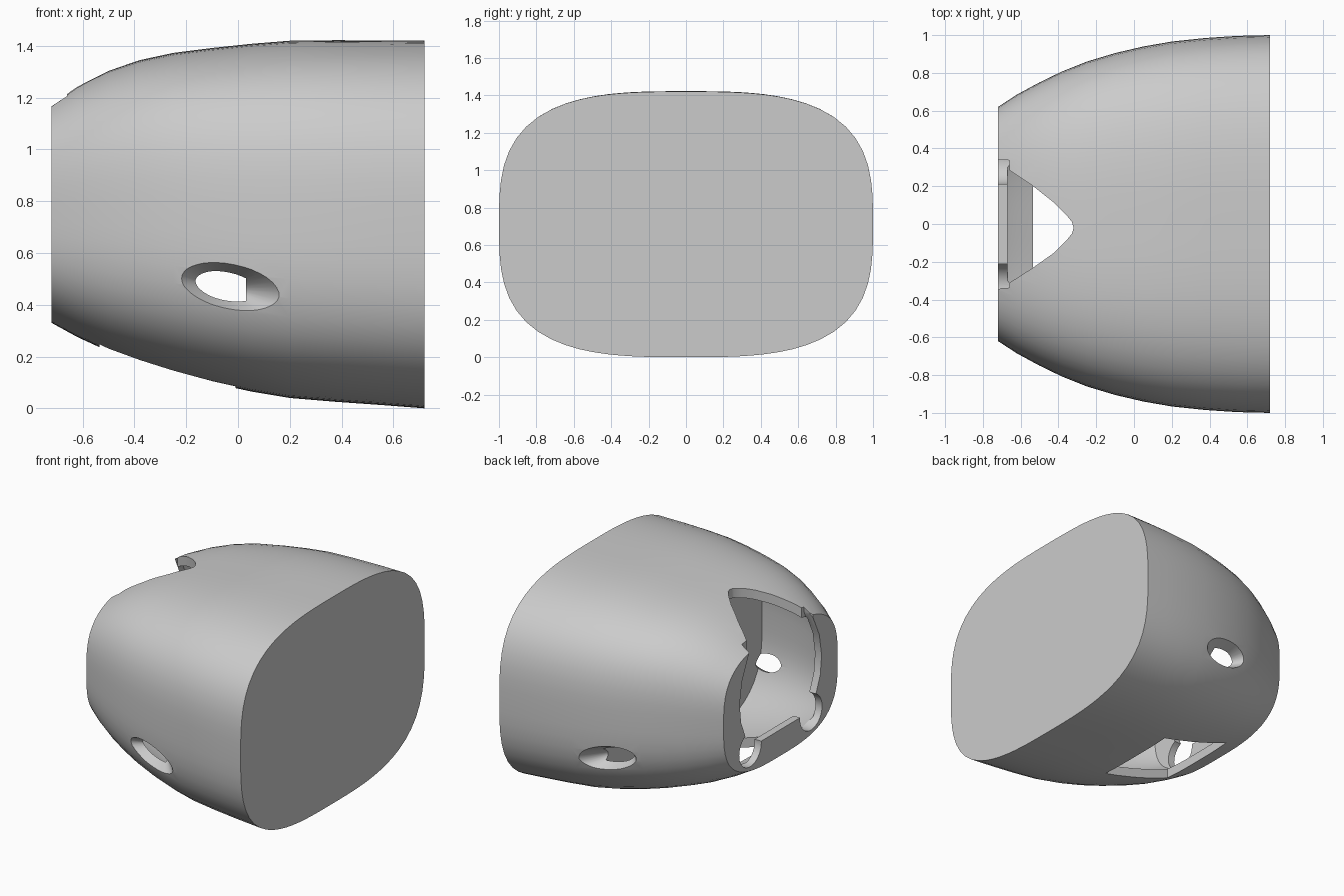
import bpy, bmesh, math
from mathutils import Matrix

cube = bpy.data.objects.get("Cube")
if cube:
    bpy.data.objects.remove(cube, do_unlink=True)

grey = bpy.data.materials.new("plain grey")
grey.use_nodes = True
colour = (0.6, 0.6, 0.6, 1)
grey.diffuse_color = colour
grey.node_tree.nodes["Principled BSDF"].inputs["Base Color"].default_value = colour

# Stations along the shell: x, half width, bottom z, top z
STATIONS = [(-0.72, 0.62, 0.33, 1.19), (-0.62, 0.685, 0.275, 1.25),
            (-0.5, 0.75, 0.22, 1.305), (-0.38, 0.808, 0.178, 1.345),
            (-0.25, 0.86, 0.138, 1.373), (-0.1, 0.905, 0.098, 1.392),
            (0.05, 0.94, 0.065, 1.408), (0.2, 0.966, 0.04, 1.42),
            (0.38, 0.985, 0.025, 1.422), (0.55, 0.996, 0.013, 1.421),
            (0.72, 1.0, 0.0, 1.42)]
SEGMENTS = 80
POWER = 3.1


def make_object(name, bm):
    bmesh.ops.recalc_face_normals(bm, faces=bm.faces)
    mesh = bpy.data.meshes.new(name)
    bm.to_mesh(mesh)
    bm.free()
    mesh.materials.append(grey)
    obj = bpy.data.objects.new(name, mesh)
    bpy.context.collection.objects.link(obj)
    return obj


def station_at(x):
    for a, b in zip(STATIONS, STATIONS[1:]):
        if a[0] <= x <= b[0]:
            t = (x - a[0]) / (b[0] - a[0])
            return tuple(p + (q - p) * t for p, q in zip(a, b))


def loft(name, start, end, inset):
    """Closed body through rounded-box sections between two x positions."""
    sections = [station_at(start)]
    sections += [s for s in STATIONS if start < s[0] < end]
    sections.append(station_at(end))
    bm = bmesh.new()
    rings = []
    for x, width, low, high in sections:
        w, h, mid = width - inset, (high - low) / 2 - inset, (high + low) / 2
        ring = []
        for i in range(SEGMENTS):
            c = math.cos(math.tau * i / SEGMENTS)
            s = math.sin(math.tau * i / SEGMENTS)
            r = (abs(c / w) ** POWER + abs(s / h) ** POWER) ** (-1 / POWER)
            ring.append(bm.verts.new((x, r * c, mid + r * s)))
        rings.append(ring)
    for a, b in zip(rings, rings[1:]):
        for i in range(SEGMENTS):
            j = (i + 1) % SEGMENTS
            bm.faces.new((a[i], a[j], b[j], b[i]))
    bm.faces.new(rings[0])
    bm.faces.new(rings[-1])
    return make_object(name, bm)


def prism(name, outline, offset):
    """Extrude a flat outline of 3D points by an offset."""
    bm = bmesh.new()
    face = bm.faces.new([bm.verts.new(p) for p in outline])
    grown = bmesh.ops.extrude_face_region(bm, geom=[face], use_keep_orig=True)
    moved = [v for v in grown["geom"] if isinstance(v, bmesh.types.BMVert)]
    bmesh.ops.translate(bm, verts=moved, vec=offset)
    return make_object(name, bm)


def cone(name, r1, r2, depth, matrix):
    bm = bmesh.new()
    bmesh.ops.create_cone(bm, cap_ends=True, segments=40, radius1=r1,
                          radius2=r2, depth=depth, matrix=matrix)
    return make_object(name, bm)


# Main body and its hollow
shell = loft("nose_shell", -0.72, 0.72, 0)
cutters = [loft("cavity_cutter", -0.67, 0.03, 0.065)]

# Front opening with a flat sill
half = [(0.28, 0.51), (0.38, 0.6), (0.43, 0.72), (0.445, 0.85), (0.42, 1.0), (0.34, 1.17), (0.33, 1.3)]
outline = half + [(-y, z) for y, z in reversed(half)]
cutters.append(prism("opening_cutter", [(-0.8, y, z) for y, z in outline], (0.14, 0, 0)))

# Tapered notch in the roof
notch = [(-0.8, 0.37), (-0.72, 0.325), (-0.54, 0.205), (-0.42, 0.11), (-0.36, 0.05),
         (-0.328, 0.01), (-0.32, -0.02), (-0.328, -0.05), (-0.36, -0.09),
         (-0.42, -0.15), (-0.54, -0.235), (-0.72, -0.35), (-0.8, -0.4)]
cutters.append(prism("notch_cutter", [(x, y, 1.0) for x, y in notch], (0, 0, 0.6)))

# Square opening in the floor
square = [(-0.535, -0.3), (-0.01, -0.3), (-0.01, 0.3), (-0.535, 0.3)]
cutters.append(prism("floor_cutter", [(x, y, -0.1) for x, y in square], (0, 0, 0.5)))

for side in (-1, 1):
    # Round holes at the lower corners of the front opening
    cutters.append(cone("front_hole_cutter", 0.12, 0.12, 0.24,
                        Matrix.Translation((-0.68, side * 0.33, 0.5))
                        @ Matrix.Rotation(math.pi / 2, 4, 'Y')))
    # Flared, tilted oval holes in the side walls
    cutters.append(cone("side_hole_cutter", 0.08, 0.32, 0.24,
                        Matrix.Translation((-0.07, side * 0.9, 0.468))
                        @ Matrix.Rotation(math.radians(13), 4, 'Y')
                        @ Matrix.Diagonal((1, 1, 0.45, 1))
                        @ Matrix.Rotation(-side * math.pi / 2, 4, 'X')))

# Cut everything out of the shell
bpy.context.view_layer.objects.active = shell
for cutter in cutters:
    cutter.hide_render = True
    mod = shell.modifiers.new(cutter.name, 'BOOLEAN')
    mod.operation = 'DIFFERENCE'
    mod.solver = 'EXACT'
    mod.object = cutter
    bpy.ops.object.modifier_apply(modifier=mod.name)
for cutter in cutters:
    bpy.data.objects.remove(cutter, do_unlink=True)

bpy.ops.object.select_all(action='DESELECT')
shell.select_set(True)
bpy.ops.object.shade_smooth_by_angle(angle=math.radians(30))
